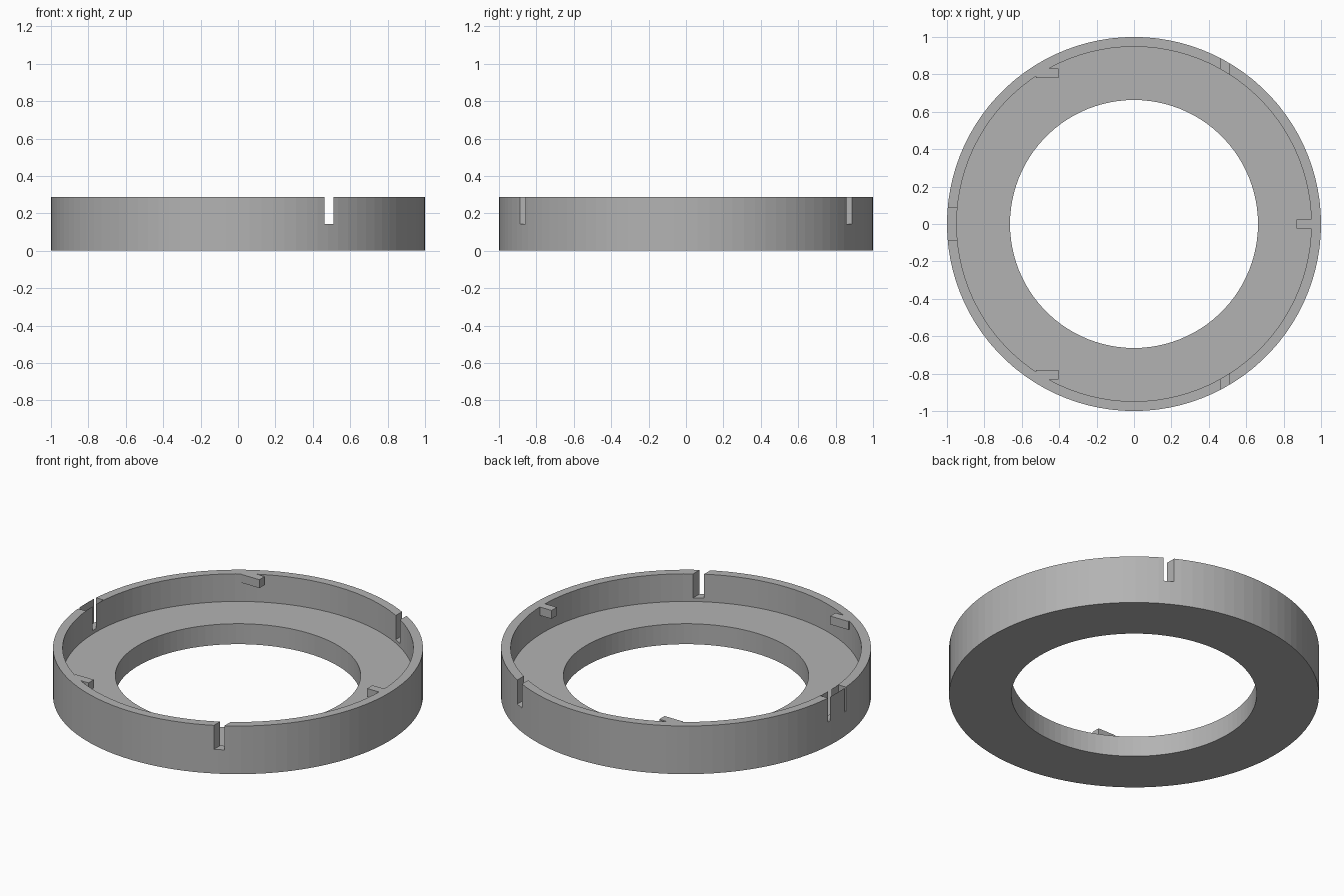
import bpy
import bmesh
from math import cos, sin, radians, tau

HEIGHT = 0.287
SEGMENTS = 100

cube = bpy.data.objects.get("Cube")
if cube:
    bpy.data.objects.remove(cube, do_unlink=True)

grey = bpy.data.materials.new("plain grey")
grey.use_nodes = True
colour = (0.45, 0.45, 0.45, 1)
grey.diffuse_color = colour
grey.node_tree.nodes["Principled BSDF"].inputs["Base Color"].default_value = colour


def add_object(name, bm):
    bmesh.ops.recalc_face_normals(bm, faces=bm.faces)
    mesh = bpy.data.meshes.new(name)
    bm.to_mesh(mesh)
    bm.free()
    mesh.materials.append(grey)
    obj = bpy.data.objects.new(name, mesh)
    bpy.context.collection.objects.link(obj)
    return obj


def lathe(name, profile):
    """Revolve a closed (radius, z) profile about the z axis."""
    bm = bmesh.new()
    rings = []
    for i in range(SEGMENTS):
        a = tau * i / SEGMENTS
        rings.append([bm.verts.new((r * cos(a), r * sin(a), z)) for r, z in profile])
    n = len(profile)
    for i in range(SEGMENTS):
        here, after = rings[i], rings[(i + 1) % SEGMENTS]
        for j in range(n):
            k = (j + 1) % n
            bm.faces.new((here[j], after[j], after[k], here[k]))
    return add_object(name, bm)


def boxes(name, radius, angles, size, bottom):
    """Axis-aligned boxes spaced around a circle."""
    bm = bmesh.new()
    for angle in angles:
        a = radians(angle)
        made = bmesh.ops.create_cube(bm, size=1)["verts"]
        bmesh.ops.scale(bm, vec=size, verts=made)
        bmesh.ops.translate(bm, verts=made, vec=(
            radius * cos(a), radius * sin(a), bottom + size[2] / 2))
    return add_object(name, bm)


def combine(target, tool, operation):
    mod = target.modifiers.new(operation.lower(), "BOOLEAN")
    mod.operation = operation
    mod.solver = "EXACT"
    mod.object = tool
    tool.hide_render = True
    bpy.context.view_layer.objects.active = target
    bpy.ops.object.modifier_apply(modifier=mod.name)
    bpy.data.objects.remove(tool, do_unlink=True)


# Flat floor ring with a raised outer wall
ring = lathe("flanged_ring", [
    (0.663, 0), (1, 0), (1, HEIGHT), (0.948, HEIGHT), (0.948, 0.122), (0.663, 0.122)])

# Locking lugs flush with the rim
lugs = boxes("locking_lugs", 0.93, (0, 120, 240), (0.12, 0.05, 0.05), HEIGHT - 0.05)
combine(ring, lugs, "UNION")

# Slots halfway down the wall
slots = boxes("slot_cutters", 0.9725, (60, 180, 300), (0.05, 0.17, 0.3), HEIGHT / 2)
combine(ring, slots, "DIFFERENCE")
